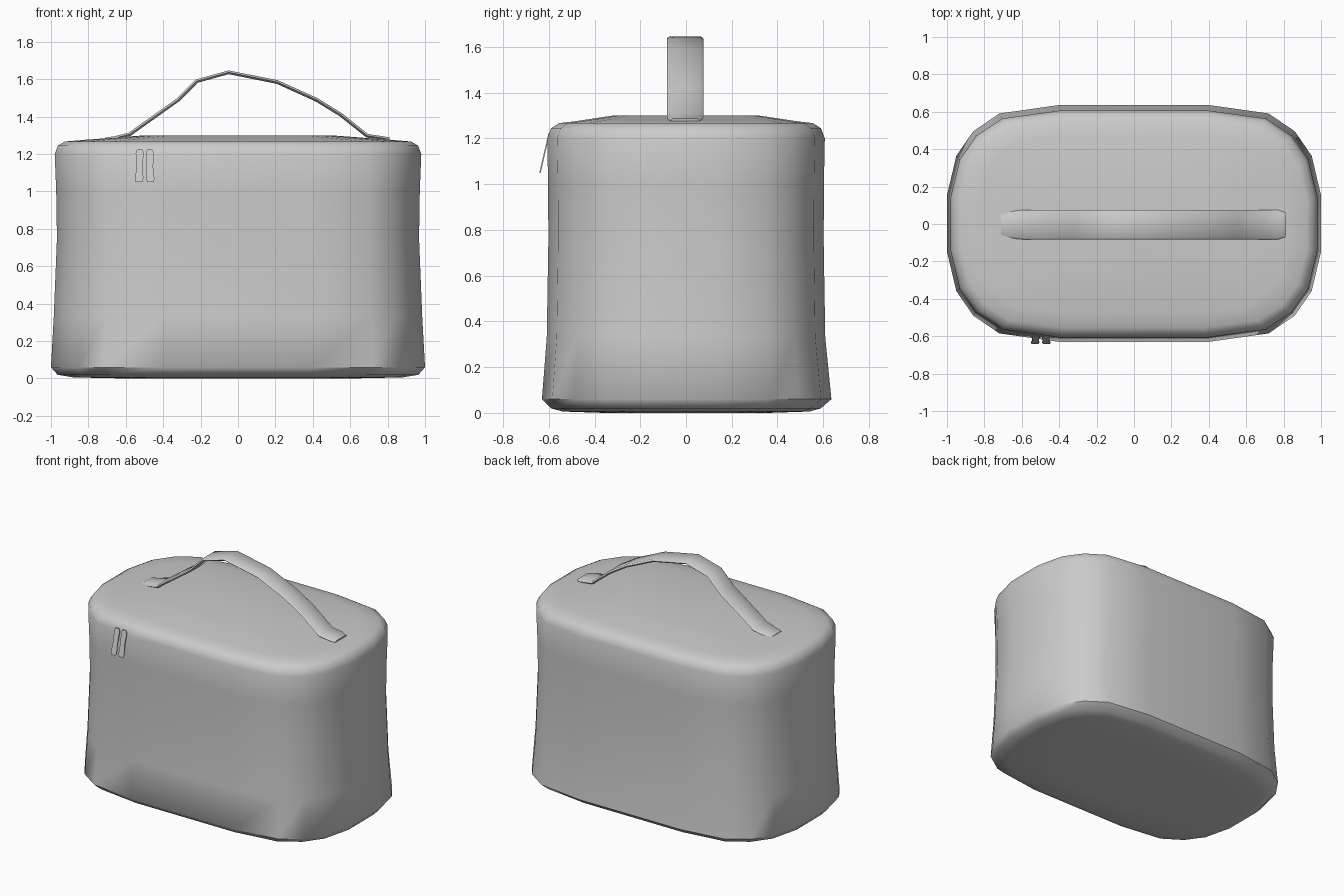
import bpy, bmesh, math

if "Cube" in bpy.data.objects:
    bpy.data.objects.remove(bpy.data.objects["Cube"])


def finish(bm, name, angle):
    bmesh.ops.recalc_face_normals(bm, faces=bm.faces)
    me = bpy.data.meshes.new(name)
    bm.to_mesh(me)
    bm.free()
    ob = bpy.data.objects.new(name, me)
    bpy.context.collection.objects.link(ob)
    bpy.ops.object.select_all(action='DESELECT')
    ob.select_set(True)
    bpy.context.view_layer.objects.active = ob
    bpy.ops.object.shade_smooth_by_angle(angle=math.radians(angle))
    return ob


def loft(rings, name, angle):
    """Skin closed rings of equal length and cap both ends."""
    bm = bmesh.new()
    vs = [[bm.verts.new(p) for p in r] for r in rings]
    n = len(vs[0])
    for a, b in zip(vs, vs[1:]):
        for i in range(n):
            j = (i + 1) % n
            bm.faces.new((a[i], a[j], b[j], b[i]))
    bm.faces.new(vs[0])
    bm.faces.new(vs[-1])
    return finish(bm, name, angle)


# Rounded footprint: one quadrant mirrored four ways
quad = [(1, .15), (.95, .36), (.86, .49), (.72, .585), (.4, .63)]
outline = (quad + [(-x, y) for x, y in reversed(quad)]
           + [(-x, -y) for x, y in quad] + [(x, -y) for x, y in reversed(quad)])

# Case body with softly domed lid: (height, half length, half depth, y shift)
levels = [(0, .6, .36, 0), (.006, .88, .54, 0), (.02, .965, .59, 0),
          (.06, 1.0, .633, .003), (.33, .985, .609, 0), (.75, .968, .602, 0),
          (1.0, .972, .603, 0), (1.2, .98, .607, 0), (1.245, .963, .59, 0),
          (1.267, .925, .555, 0), (1.276, .82, .48, 0), (1.3, .5, .32, 0)]
loft([[(x * hx, y * hy / .63 + sy, z) for x, y in outline]
      for z, hx, hy, sy in levels], "case_body", 50)

# Strap handle: (x, z, half width) along its arch
path = [(-.71, 1.278, .06), (-.66, 1.285, .072), (-.58, 1.305, .08), (-.44, 1.405, .08),
        (-.32, 1.49, .08), (-.22, 1.59, .08), (-.05, 1.637, .08), (.21, 1.585, .08),
        (.42, 1.49, .08), (.55, 1.41, .08), (.69, 1.298, .08), (.77, 1.286, .078),
        (.81, 1.278, .065)]
rings = []
for i, (x, z, w) in enumerate(path):
    a, b = path[max(i - 1, 0)], path[min(i + 1, len(path) - 1)]
    d = math.hypot(b[0] - a[0], b[1] - a[1])
    nx, nz = -(b[1] - a[1]) / d * .01, (b[0] - a[0]) / d * .01
    rings.append([(x + s * nx, y - .004, z + s * nz)
                  for y, s in ((-w, 0), (-w + .012, 1), (w - .012, 1),
                               (w, 0), (w - .012, -1), (-w + .012, -1))])
loft(rings, "handle_strap", 50)

# Pair of zip pulls hanging off the front
tab = [(-.021, 1.05), (.014, 1.05), (.02, 1.07), (.017, 1.13), (.021, 1.21),
       (.014, 1.225), (-.014, 1.225), (-.021, 1.205), (-.017, 1.13), (-.024, 1.07)]
for side, cx, m in (("left", -.526, 1), ("right", -.471, -1)):
    loft([[(cx + m * x, -.598 - (1.225 - z) * .23 + t, z) for x, z in tab]
          for t in (-.003, .003)], "zip_pull_" + side, 30)
